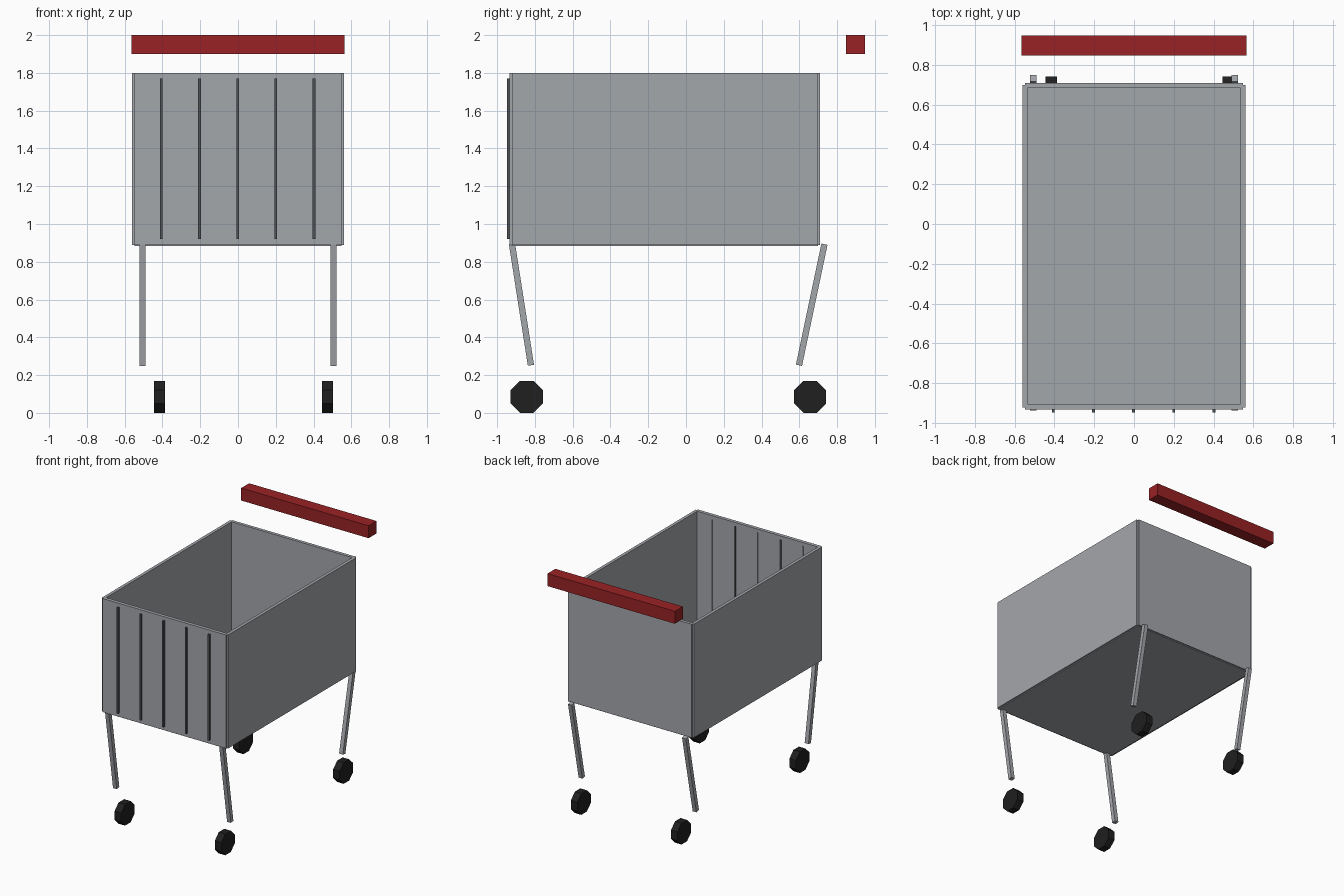
import bpy
import math
from mathutils import Vector

cube = bpy.data.objects.get("Cube")
if cube:
    bpy.data.objects.remove(cube, do_unlink=True)


def material(name, rgb):
    mat = bpy.data.materials.new(name)
    mat.use_nodes = True
    mat.diffuse_color = (*rgb, 1)
    mat.node_tree.nodes["Principled BSDF"].inputs["Base Color"].default_value = (*rgb, 1)
    return mat


STEEL = material("steel_grey", (0.37, 0.385, 0.41))
SLOT = material("dark_grey", (0.08, 0.085, 0.09))
RED = material("handle_red", (0.32, 0.016, 0.018))
RUBBER = material("rubber_black", (0.014, 0.014, 0.014))


def finish(name, mat, scale=(1, 1, 1)):
    obj = bpy.context.object
    obj.name = name
    obj.data.materials.append(mat)
    obj.scale = scale
    bpy.ops.object.transform_apply(location=False, rotation=True, scale=True)
    return obj


def box(name, mat, x, y, z):
    """Box given by its (min, max) range on each axis."""
    centre = [(a + b) / 2 for a, b in (x, y, z)]
    bpy.ops.mesh.primitive_cube_add(size=1, location=centre)
    return finish(name, mat, [b - a for a, b in (x, y, z)])


def beam(name, mat, start, end, width):
    """Square bar running between two points."""
    start, end = Vector(start), Vector(end)
    axis = end - start
    bpy.ops.mesh.primitive_cube_add(size=1, location=(start + end) / 2)
    bpy.context.object.rotation_euler.x = math.atan2(-axis.y, axis.z)
    return finish(name, mat, (width, width, axis.length))


# Basket: four panels with stepped corners, and a floor
WALL_Z = (0.89, 1.8)
box("basket_front", STEEL, (-0.548, 0.548), (-0.934, -0.906), WALL_Z)
box("basket_back", STEEL, (-0.548, 0.548), (0.684, 0.71), WALL_Z)
for side, s in (("left", 1), ("right", -1)):
    box("basket_" + side, STEEL, sorted((s * 0.535, s * 0.56)), (-0.922, 0.698), WALL_Z)
box("basket_floor", STEEL, (-0.547, 0.547), (-0.924, 0.7), (0.884, 0.91))

# Dark slats set through the front panel
for i in range(5):
    x = 0.202 * (i - 2) - 0.002
    box(f"front_slat_{i + 1}", SLOT, (x - 0.007, x + 0.007), (-0.948, -0.905), (0.92, 1.77))

# Slanted legs
for side, s in (("left", 1), ("right", -1)):
    x = s * 0.506
    beam("front_leg_" + side, STEEL, (x, -0.821, 0.252), (x, -0.921, 0.893), 0.033)
    beam("back_leg_" + side, STEEL, (x, 0.598, 0.252), (x, 0.733, 0.893), 0.033)

# Eight-sided wheels, flat side down
APOTHEM = 0.085
for side, x in (("left", 0.473), ("right", -0.416)):
    for end, y in (("front", -0.843), ("back", 0.657)):
        bpy.ops.mesh.primitive_cylinder_add(
            vertices=8, radius=APOTHEM / math.cos(math.pi / 8), depth=0.058,
            location=(x, y, APOTHEM))
        wheel = bpy.context.object
        wheel.data.transform(wheel.matrix_basis.to_3x3().to_4x4())
        # Half-step turn about the axle when needed, so a flat face rests below
        if max(abs(v.co.y) for v in wheel.data.vertices) > APOTHEM * 1.05:
            wheel.rotation_euler = (0, math.pi / 2, 0)
            for v in wheel.data.vertices:
                c, sn = math.cos(math.pi / 8), math.sin(math.pi / 8)
                px, py = v.co.x, v.co.y
                v.co.x, v.co.y = c * px - sn * py, sn * px + c * py
        else:
            wheel.rotation_euler = (0, math.pi / 2, 0)
        finish(f"{end}_wheel_{side}", RUBBER)

# Push handle
box("push_handle", RED, (-0.565, 0.565), (0.848, 0.948), (1.9, 2.0))
